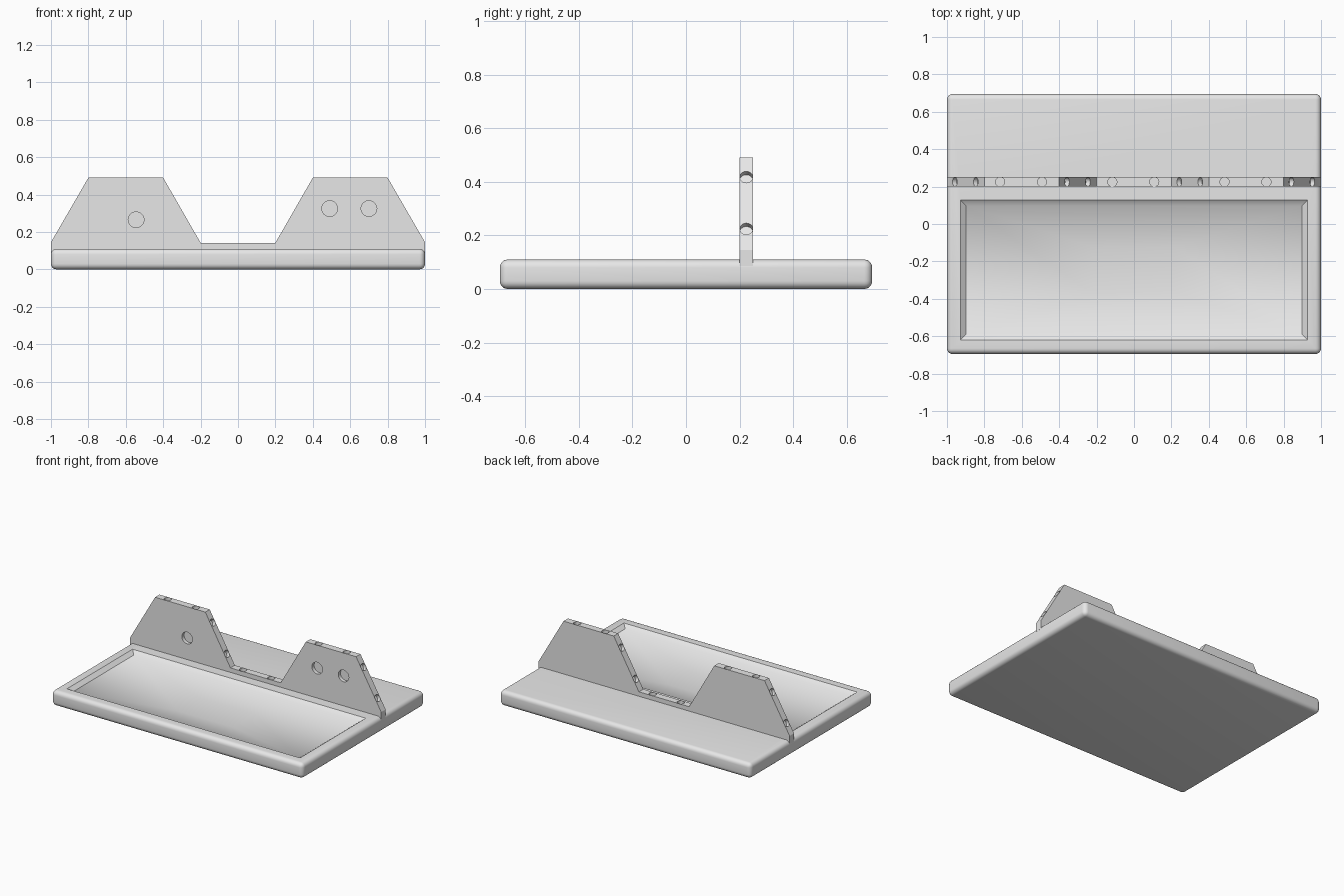
import bpy, bmesh, math
from mathutils import Vector, Matrix

if "Cube" in bpy.data.objects:
    bpy.data.objects.remove(bpy.data.objects["Cube"], do_unlink=True)

GREY = (0.8, 0.8, 0.8, 1)
grey = bpy.data.materials.new("plain grey")
grey.use_nodes = True
grey.diffuse_color = GREY
grey.node_tree.nodes["Principled BSDF"].inputs["Base Color"].default_value = GREY


def add_object(name, bm):
    bmesh.ops.recalc_face_normals(bm, faces=bm.faces)
    mesh = bpy.data.meshes.new(name)
    bm.to_mesh(mesh)
    bm.free()
    mesh.materials.append(grey)
    obj = bpy.data.objects.new(name, mesh)
    bpy.context.collection.objects.link(obj)
    return obj


def smooth(obj, degrees):
    bpy.ops.object.select_all(action="DESELECT")
    obj.select_set(True)
    bpy.context.view_layer.objects.active = obj
    bpy.ops.object.shade_smooth_by_angle(angle=math.radians(degrees))


def nest(bm, face, half_x, y_min, y_max, z):
    """Inset a rectangular face and place its corners on a new rectangle."""
    middle = face.calc_center_median()
    bmesh.ops.inset_individual(bm, faces=[face], thickness=0.01)
    for v in face.verts:
        v.co = (half_x if v.co.x > middle.x else -half_x,
                y_max if v.co.y > middle.y else y_min, z)


# Rounded tray base
THICK = 0.11
bm = bmesh.new()
bmesh.ops.create_cube(bm, size=1, matrix=Matrix.Translation((0, 0, THICK / 2))
                      @ Matrix.Diagonal((2, 1.39, THICK, 1)))
bmesh.ops.bevel(bm, geom=bm.edges[:], offset=0.03, segments=5,
                profile=0.5, affect="EDGES")

# Shallow basin: rim, short steep lip, then gentle slopes to a small floor
top = max(bm.faces, key=lambda f: f.calc_center_median().z + f.calc_area())
top = max((f for f in bm.faces if f.normal.z > 0.99), key=lambda f: f.calc_area())
nest(bm, top, 0.928, -0.62, 0.127, THICK)
nest(bm, top, 0.898, -0.59, 0.097, 0.087)
nest(bm, top, 0.22, -0.37, -0.123, 0.045)
smooth(add_object("tray_base", bm), 32)

# Upright wall with two raised trapezoid panels
Y_FRONT, Y_BACK = 0.2, 0.25
half = [(0.2, 0.142), (0.4, 0.49), (0.8, 0.49), (1, 0.145)]
outline = [(-x, z) for x, z in reversed(half)] + half
bm = bmesh.new()
loop = [(-1, 0.085)] + outline + [(1, 0.085)]
face = bm.faces.new([bm.verts.new((x, Y_FRONT, z)) for x, z in loop])
new = bmesh.ops.extrude_face_region(bm, geom=[face])["geom"]
bmesh.ops.translate(bm, vec=(0, Y_BACK - Y_FRONT, 0),
                    verts=[g for g in new if isinstance(g, bmesh.types.BMVert)])
wall = add_object("upright_wall", bm)

# Blind round holes
cut = bmesh.new()


def drill(point, normal, radius, depth):
    turn = Vector(normal).to_track_quat("Z", "Y").to_matrix().to_4x4()
    bmesh.ops.create_cone(cut, cap_ends=True, segments=32, radius1=radius,
                          radius2=radius, depth=depth * 2,
                          matrix=Matrix.Translation(point) @ turn)


# Two holes along every stretch of the wall's top edge
for (x0, z0), (x1, z1) in zip(outline, outline[1:]):
    normal = Vector((z0 - z1, 0, x1 - x0)).normalized()
    for t in (0.21, 0.77):
        drill((x0 + (x1 - x0) * t, 0.225, z0 + (z1 - z0) * t), normal, 0.0245, 0.025)

# Holes in the front of the panels
for x, z in ((-0.545, 0.265), (0.49, 0.325), (0.7, 0.325)):
    drill((x, Y_FRONT, z), (0, -1, 0), 0.042, 0.025)

cutter = add_object("hole_cutter", cut)
cutter.hide_render = True
mod = wall.modifiers.new("holes", "BOOLEAN")
mod.operation = "DIFFERENCE"
mod.solver = "EXACT"
mod.object = cutter
graph = bpy.context.evaluated_depsgraph_get()
wall.data = bpy.data.meshes.new_from_object(wall.evaluated_get(graph))
wall.modifiers.clear()
bpy.data.objects.remove(cutter, do_unlink=True)
smooth(wall, 30)
